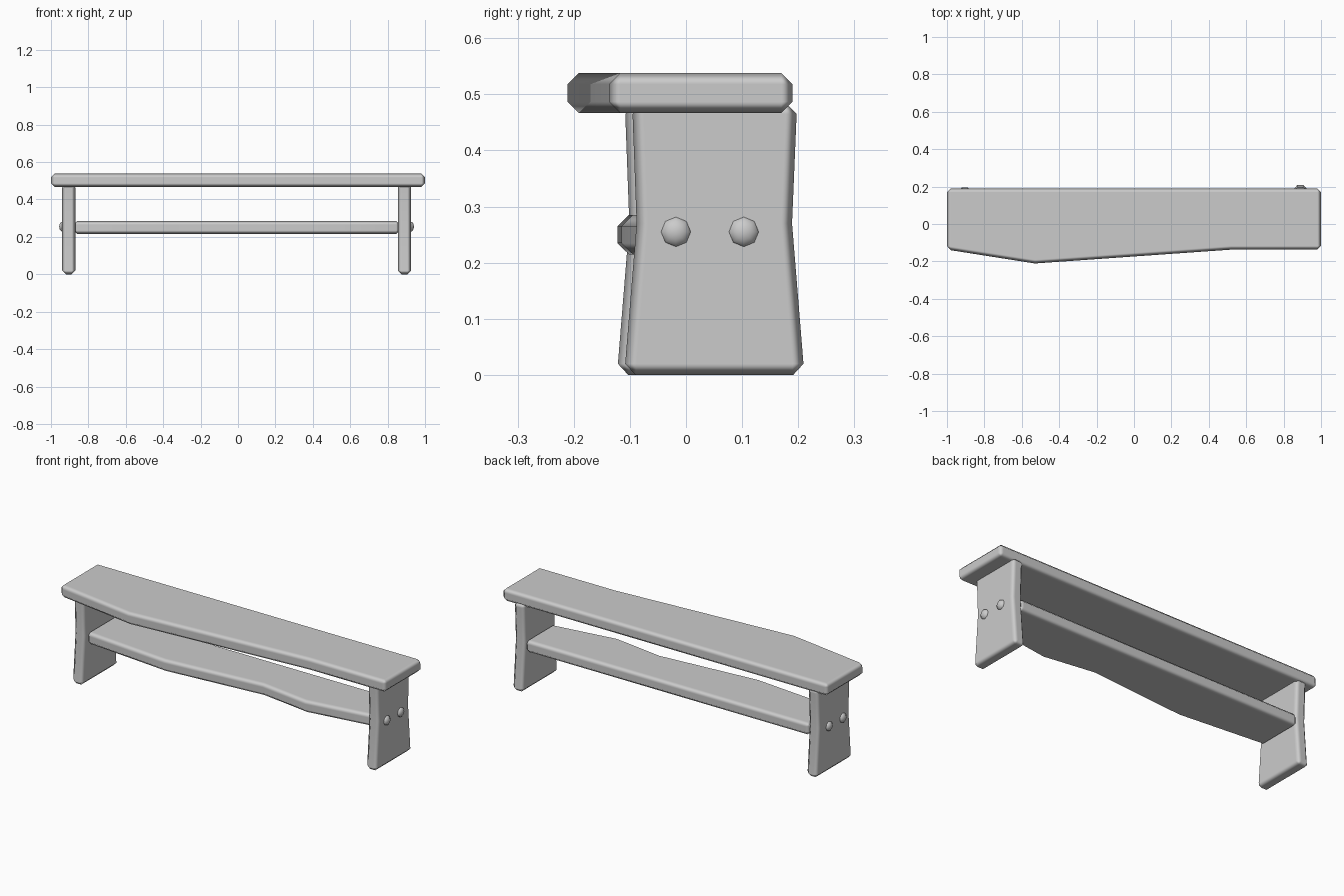
import bpy, bmesh, math
from mathutils import Vector

if "Cube" in bpy.data.objects:
    bpy.data.objects.remove(bpy.data.objects["Cube"])


def smooth(obj, angle):
    bpy.ops.object.select_all(action='DESELECT')
    obj.select_set(True)
    bpy.context.view_layer.objects.active = obj
    bpy.ops.object.shade_smooth_by_angle(angle=math.radians(angle))


def plank(name, outline, to3d, depth, chamfer=0.02):
    """Extrude a flat outline along depth and chamfer its outer edges."""
    bm = bmesh.new()
    face = bm.faces.new([bm.verts.new(to3d(a, b)) for a, b in outline])
    new = bmesh.ops.extrude_face_region(bm, geom=[face])['geom']
    verts = [v for v in new if isinstance(v, bmesh.types.BMVert)]
    bmesh.ops.translate(bm, verts=verts, vec=Vector(depth))
    bmesh.ops.recalc_face_normals(bm, faces=bm.faces)
    mesh = bpy.data.meshes.new(name)
    bm.to_mesh(mesh)
    bm.free()
    obj = bpy.data.objects.new(name, mesh)
    bpy.context.collection.objects.link(obj)
    smooth(obj, 60)
    bev = obj.modifiers.new("chamfer", 'BEVEL')
    bev.width = chamfer
    bev.segments = 1
    bev.limit_method = 'ANGLE'
    bev.angle_limit = math.radians(40)
    bev.harden_normals = True
    return obj


# Seat board with a natural bent front edge
plank("seat",
      [(-1, -0.137), (-0.53, -0.211), (0.52, -0.137), (1, -0.137), (1, 0.19), (-1, 0.19)],
      lambda x, y: (x, y, 0.467), (0, 0, 0.071))

# Lower stretcher board with a wavy front edge
plank("stretcher",
      [(-0.88, -0.075), (-0.37, -0.122), (0.2, -0.073), (0.49, -0.115), (0.865, -0.06),
       (0.865, 0.182), (-0.88, 0.182)],
      lambda x, y: (x, y, 0.215), (0, 0, 0.07))

# Waisted legs, each with two round peg heads on the outside
leg_profile = [(-0.11, 0), (0.211, 0), (0.189, 0.27), (0.198, 0.485),
               (-0.096, 0.485), (-0.088, 0.27)]
for side, x, sign, shift in (("right", 0.89, 1, 0), ("left", -0.905, -1, -0.013)):
    plank(side + "_leg", leg_profile,
          lambda y, z: (x - 0.035, y + shift, z), (0.07, 0, 0))
    for i, y in enumerate((-0.018, 0.103)):
        bpy.ops.mesh.primitive_uv_sphere_add(
            segments=8, ring_count=6, radius=1,
            location=(x + sign * 0.031, y + shift, 0.255),
            rotation=(0, math.pi / 2, 0))
        peg = bpy.context.object
        peg.name = f"{side}_peg_{i + 1}"
        peg.scale = (0.028, 0.028, 0.02)
        smooth(peg, 60)
